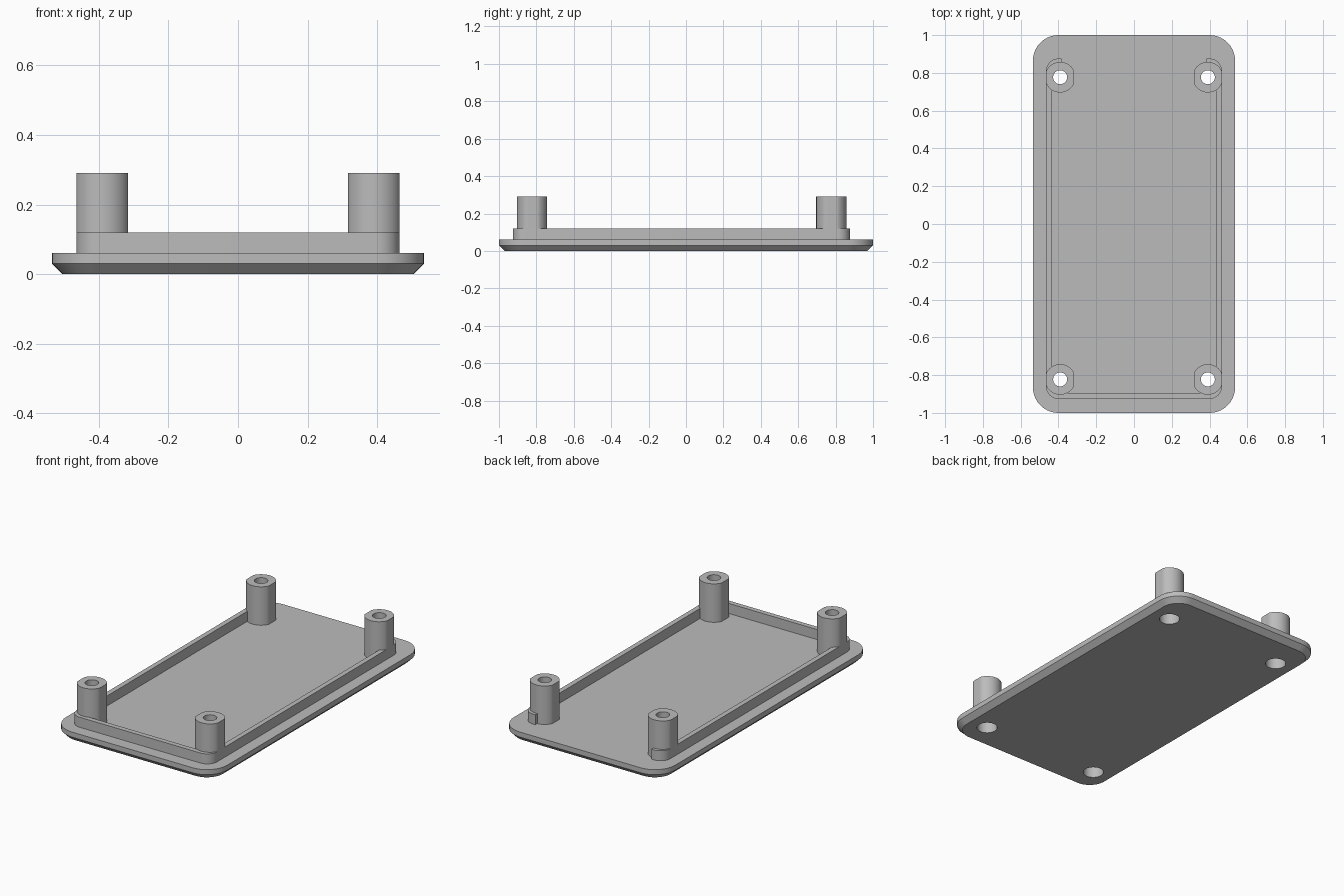
import bpy, bmesh
from math import pi, sin, cos, radians

if "Cube" in bpy.data.objects:
    bpy.data.objects.remove(bpy.data.objects["Cube"], do_unlink=True)

grey = bpy.data.materials.new("light grey plastic")
grey.use_nodes = True
grey.diffuse_color = (0.5, 0.5, 0.5, 1)
grey.node_tree.nodes["Principled BSDF"].inputs["Base Color"].default_value = grey.diffuse_color


def rounded_outline(half_x, y_min, y_max, radius, steps=10):
    """Rounded rectangle, clockwise, starting and ending on the back edge."""
    corners = [(1, 1, 90), (1, -1, 0), (-1, -1, -90), (-1, 1, 180)]
    points = []
    for sx, sy, start in corners:
        cx = sx * (half_x - radius)
        cy = y_max - radius if sy > 0 else y_min + radius
        for i in range(steps + 1):
            a = radians(start - 90 * i / steps)
            points.append((cx + radius * cos(a), cy + radius * sin(a)))
    return points


def circle(radius, x=0, y=0, flat=1, steps=48):
    """Circle whose two x sides are cut flat at the given distance."""
    angles = [2 * pi * i / steps for i in range(steps)]
    return [(x + max(-flat, min(flat, radius * cos(a))), y + radius * sin(a)) for a in angles]


def add_stack(bm, rings):
    """Closed solid through matching outlines, each given with its height."""
    loops = [[bm.verts.new((x, y, z)) for x, y in pts] for pts, z in rings]
    for low, high in zip(loops, loops[1:]):
        for i in range(len(low)):
            j = (i + 1) % len(low)
            bm.faces.new((low[i], low[j], high[j], high[i]))
    bm.faces.new(loops[0])
    bm.faces.new(loops[-1])


def make_object(name, stacks):
    bm = bmesh.new()
    for rings in stacks:
        add_stack(bm, rings)
    bmesh.ops.recalc_face_normals(bm, faces=bm.faces)
    mesh = bpy.data.meshes.new(name)
    bm.to_mesh(mesh)
    bm.free()
    mesh.materials.append(grey)
    obj = bpy.data.objects.new(name, mesh)
    bpy.context.collection.objects.link(obj)
    return obj


PLATE_TOP, LIP_TOP, POST_TOP = 0.06, 0.12, 0.29
WALL = 0.03
post_spots = [(x, y) for x in (-0.391, 0.391) for y in (-0.823, 0.777)]

# Base plate with a chamfered lower edge
plate = make_object("base_plate", [[
    (rounded_outline(0.505, -0.97, 0.97, 0.105), 0),
    (rounded_outline(0.535, -1, 1, 0.135), 0.03),
    (rounded_outline(0.535, -1, 1, 0.135), PLATE_TOP)]])


# Raised lip, open along the back
def lip_path(inset):
    y_back = 0.876 - inset
    arc = rounded_outline(0.465 - inset, -0.926 + inset, y_back, 0.065 - inset)
    return [(0.384, y_back)] + arc + [(-0.384, y_back)]


lip_shape = lip_path(0) + lip_path(WALL)[::-1]
lip = make_object("rim_lip", [[(lip_shape, PLATE_TOP), (lip_shape, LIP_TOP)]])

# Four screw posts with flattened sides
posts = []
for x, y in post_spots:
    name = ("right" if x < 0 else "left") + ("_front" if y < 0 else "_back") + "_post"
    shape = circle(0.081, x, y, flat=0.074)
    posts.append(make_object(name, [[(shape, PLATE_TOP), (shape, POST_TOP)]]))

# Stepped screw bores, wide from below and narrow at the top
bores = make_object("bore_cutter", [[
    (circle(0.057, x, y), -0.1), (circle(0.057, x, y), 0.2),
    (circle(0.037, x, y), 0.2), (circle(0.037, x, y), 0.4)] for x, y in post_spots])
bores.hide_render = True

for obj in [plate, lip] + posts:
    cut = obj.modifiers.new("screw_bores", "BOOLEAN")
    cut.operation = "DIFFERENCE"
    cut.solver = "EXACT"
    cut.object = bores
    bpy.ops.object.select_all(action="DESELECT")
    obj.select_set(True)
    bpy.context.view_layer.objects.active = obj
    bpy.ops.object.modifier_apply(modifier=cut.name)
    bpy.ops.object.shade_smooth_by_angle(angle=radians(25))

bpy.data.objects.remove(bores, do_unlink=True)
